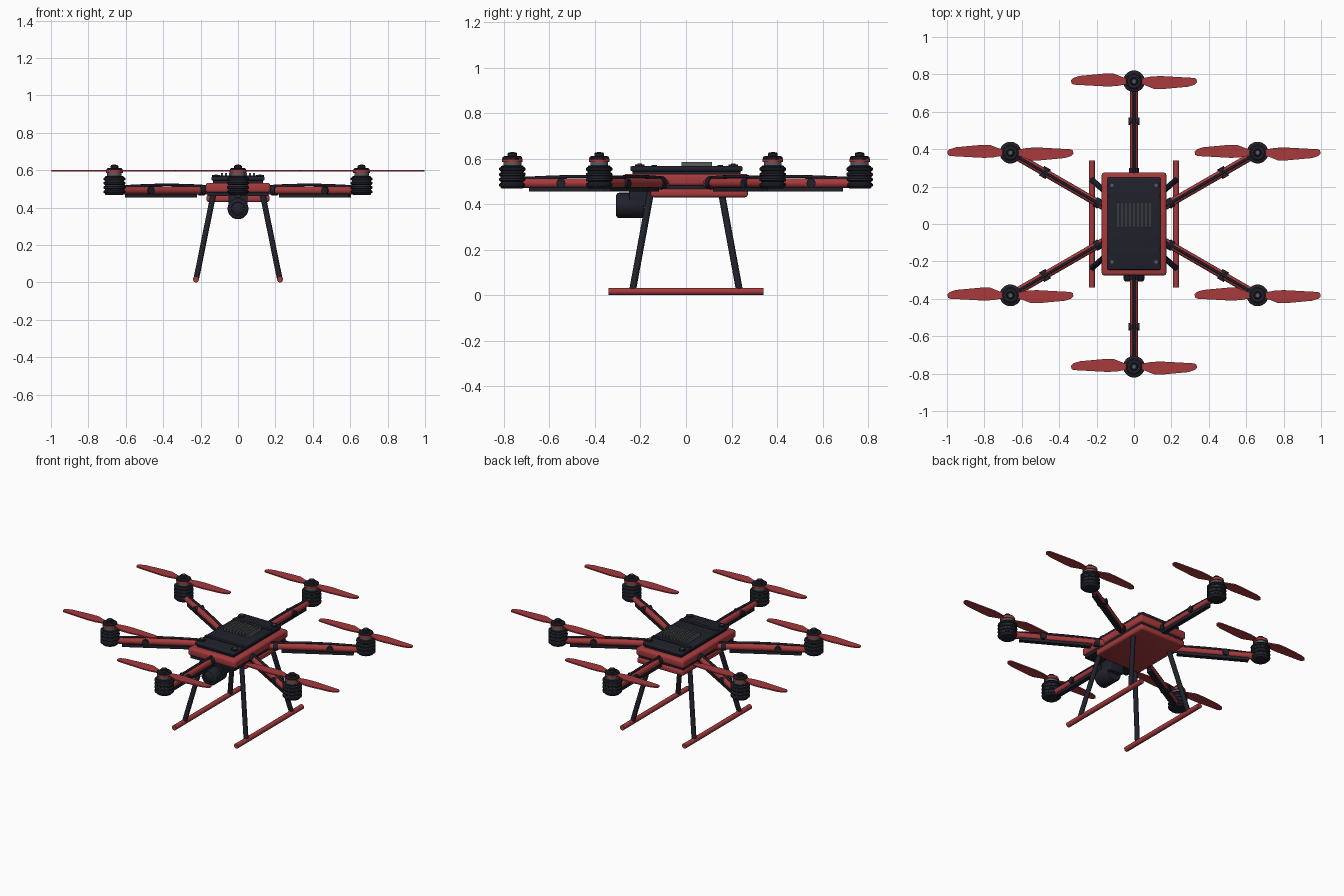
import bpy, bmesh, math
from mathutils import Vector

if "Cube" in bpy.data.objects:
    bpy.data.objects.remove(bpy.data.objects["Cube"])


def material(name, rgb):
    m = bpy.data.materials.new(name)
    m.diffuse_color = (*rgb, 1)
    m.use_nodes = True
    m.node_tree.nodes["Principled BSDF"].inputs["Base Color"].default_value = m.diffuse_color
    return m


RED = material("red", (0.38, 0.042, 0.046))
DARK = material("charcoal", (0.014, 0.015, 0.024))
GREY = material("grey", (0.10, 0.11, 0.115))


def finish(bm, name, mat, smooth=True):
    bmesh.ops.recalc_face_normals(bm, faces=bm.faces)
    me = bpy.data.meshes.new(name)
    bm.to_mesh(me)
    bm.free()
    me.materials.append(mat)
    ob = bpy.data.objects.new(name, me)
    bpy.context.collection.objects.link(ob)
    if smooth:
        bpy.ops.object.select_all(action='DESELECT')
        ob.select_set(True)
        bpy.context.view_layer.objects.active = ob
        bpy.ops.object.shade_smooth_by_angle(angle=math.radians(35))
    return ob


def box(name, lo, hi, mat, bevel=0.0, rot=0.0):
    """Box between two corners, optionally bevelled and turned about z."""
    bm = bmesh.new()
    bmesh.ops.create_cube(bm, size=1)
    for v in bm.verts:
        v.co = Vector([l + (c + 0.5) * (h - l) for c, l, h in zip(v.co, lo, hi)])
    if bevel:
        bmesh.ops.bevel(bm, geom=bm.edges[:], offset=bevel, segments=3,
                        profile=0.5, affect='EDGES')
    ob = finish(bm, name, mat, bool(bevel))
    ob.rotation_euler.z = rot
    return ob


def rod(name, a, b, r, mat, sides=16):
    """Cylinder between two points."""
    a, b = Vector(a), Vector(b)
    bm = bmesh.new()
    bmesh.ops.create_cone(bm, cap_ends=True, segments=sides, radius1=r,
                          radius2=r, depth=(b - a).length)
    ob = finish(bm, name, mat)
    ob.rotation_mode = 'QUATERNION'
    ob.rotation_quaternion = (b - a).to_track_quat('Z', 'Y')
    ob.location = (a + b) / 2
    return ob


def lathe(name, profile, mat, loc=(0, 0, 0), rot=(0, 0, 0), sides=28):
    """Spin (radius, height) points around the local z axis."""
    bm = bmesh.new()
    vs = [bm.verts.new((r, 0, z)) for r, z in profile]
    es = [bm.edges.new(p) for p in zip(vs, vs[1:])]
    bmesh.ops.spin(bm, geom=vs + es, axis=(0, 0, 1), cent=(0, 0, 0),
                   angle=math.tau, steps=sides, use_duplicate=False)
    bmesh.ops.remove_doubles(bm, verts=bm.verts, dist=1e-5)
    ob = finish(bm, name, mat)
    ob.location, ob.rotation_euler = loc, rot
    return ob


def wire(name, points, r, mat):
    cu = bpy.data.curves.new(name, 'CURVE')
    cu.dimensions = '3D'
    cu.bevel_depth, cu.bevel_resolution, cu.resolution_u = r, 2, 6
    sp = cu.splines.new('BEZIER')
    sp.bezier_points.add(len(points) - 1)
    for bp, p in zip(sp.bezier_points, points):
        bp.co = p
        bp.handle_left_type = bp.handle_right_type = 'AUTO'
    cu.materials.append(mat)
    ob = bpy.data.objects.new(name, cu)
    bpy.context.collection.objects.link(ob)


# Body shells with a dark seam between
box("lower_tray", (-0.168, -0.155, 0.43), (0.168, 0.272, 0.468), RED, 0.012)
box("body_seam", (-0.162, -0.262, 0.462), (0.162, 0.262, 0.486), DARK)
box("upper_shell", (-0.173, -0.275, 0.48), (0.173, 0.275, 0.533), RED, 0.014)

# Top lid, cross straps, screws and heat sink
box("lid_gasket", (-0.133, -0.235, 0.53), (0.133, 0.24, 0.546), DARK)
box("lid", (-0.143, -0.245, 0.544), (0.143, 0.249, 0.567), DARK, 0.008)
for y in (-0.14, 0.15):
    box("lid_strap", (-0.138, y - 0.012, 0.566), (0.138, y + 0.012, 0.571), DARK)
for x in (-0.118, 0.118):
    for y in (-0.203, 0.207):
        rod("lid_screw_ring", (x, y, 0.56), (x, y, 0.575), 0.021, DARK)
        rod("lid_screw", (x, y, 0.56), (x, y, 0.578), 0.010, GREY, 6)
for i in range(9):
    x = (i - 4) * 0.0215
    box("heat_sink_fin", (x - 0.005, -0.02, 0.56), (x + 0.005, 0.115, 0.586), GREY)

# Camera under the nose
box("camera_mount", (-0.052, -0.25, 0.385), (0.052, -0.155, 0.47), DARK, 0.008)
lathe("camera_body", [(0, -0.055), (0.052, -0.055), (0.056, -0.048), (0.056, 0.055),
                      (0.053, 0.062), (0.044, 0.068), (0.036, 0.068), (0.034, 0.06), (0, 0.06)],
      DARK, (0, -0.24, 0.394), (math.pi / 2, 0, 0))
lathe("camera_lens", [(0.034, 0), (0.026, 0.006), (0.014, 0.009), (0, 0.01)],
      DARK, (0, -0.298, 0.394), (math.pi / 2, 0, 0))

# Landing gear
for sx in (-1, 1):
    rod("skid", (sx * 0.225, -0.34, 0.016), (sx * 0.225, 0.34, 0.016), 0.016, RED)
    for sy in (-1, 1):
        rod("leg", (sx * 0.132, sy * 0.152, 0.47), (sx * 0.223, sy * 0.235, 0.02), 0.015, DARK)

# Motor outline: ribbed can, and the slimmer stages above
ribs = [(0, 0.468), (0.046, 0.468)]
for i in range(4):
    z = 0.476 + i * 0.023
    ribs += [(0.053, z), (0.058, z + 0.004), (0.058, z + 0.013), (0.053, z + 0.017), (0.049, z + 0.018), (0.049, z + 0.022)]
ribs += [(0.046, 0.569), (0, 0.569)]
neck = [(0, 0.56), (0.039, 0.56), (0.039, 0.588), (0, 0.588)]
hub = [(0, 0.586), (0.045, 0.586), (0.045, 0.591), (0.045, 0.600), (0, 0.600)]
cap = [(0, 0.599), (0.043, 0.599), (0.043, 0.606), (0.036, 0.611), (0.021, 0.611),
       (0.021, 0.622), (0.017, 0.627), (0, 0.627)]

# Blade outline on the -x side; the other blade is turned half way round
blade = [(-0.03, 0.012), (-0.06, 0.022), (-0.11, 0.042), (-0.16, 0.041), (-0.29, 0.029),
         (-0.325, 0.018), (-0.337, 0.006), (-0.334, -0.012), (-0.322, -0.018),
         (-0.14, -0.028), (-0.09, -0.025), (-0.03, -0.014)]


def propeller(loc):
    bm = bmesh.new()
    for s in (1, -1):
        f = bm.faces.new([bm.verts.new((s * x, s * y, -0.004)) for x, y in blade])
        ext = bmesh.ops.extrude_face_region(bm, geom=[f])["geom"]
        bmesh.ops.translate(bm, vec=(0, 0, 0.008),
                            verts=[g for g in ext if isinstance(g, bmesh.types.BMVert)])
    finish(bm, "propeller", RED, False).location = loc


# Six arms, each with cable, under-strip, clamps, motor and propeller
R = 0.763
for k in range(6):
    ang = math.radians(30 + 60 * k)
    d = Vector((math.cos(ang), math.sin(ang), 0))
    n = Vector((-d.y, d.x, 0))

    def at(r, z, side=0.0):
        return d * r + n * side + Vector((0, 0, z))

    rod("arm", at(0.1, 0.492), at(R, 0.492), 0.021, RED)
    box("arm_under_strip", (0.26, -0.014, 0.455), (0.69, 0.014, 0.474), DARK, rot=ang)
    wire("arm_cable", [at(0.16, 0.512), at(0.3, 0.519), at(0.5, 0.521), at(0.72, 0.513)], 0.007, DARK)
    rod("arm_hinge", at(0.55, 0.492, -0.029), at(0.55, 0.492, 0.029), 0.020, DARK)
    root = 0.285 if abs(d.x) < 0.1 else 0.225
    rod("arm_root_clamp", at(root - 0.015, 0.492), at(root + 0.015, 0.492), 0.027, DARK)

    m = at(R, 0)
    lathe("motor_can", ribs, DARK, m)
    for i in range(3):
        rod("motor_winding", m + Vector((0, 0, 0.494 + i * 0.023)),
            m + Vector((0, 0, 0.498 + i * 0.023)), 0.0515, GREY, 28)
    lathe("motor_neck", neck, GREY, m)
    lathe("propeller_hub", hub, RED, m)
    lathe("motor_cap", cap, DARK, m)
    rod("motor_shaft", m + Vector((0, 0, 0.62)), m + Vector((0, 0, 0.63)), 0.009, GREY)
    propeller(m + Vector((0, 0, 0.597)))
